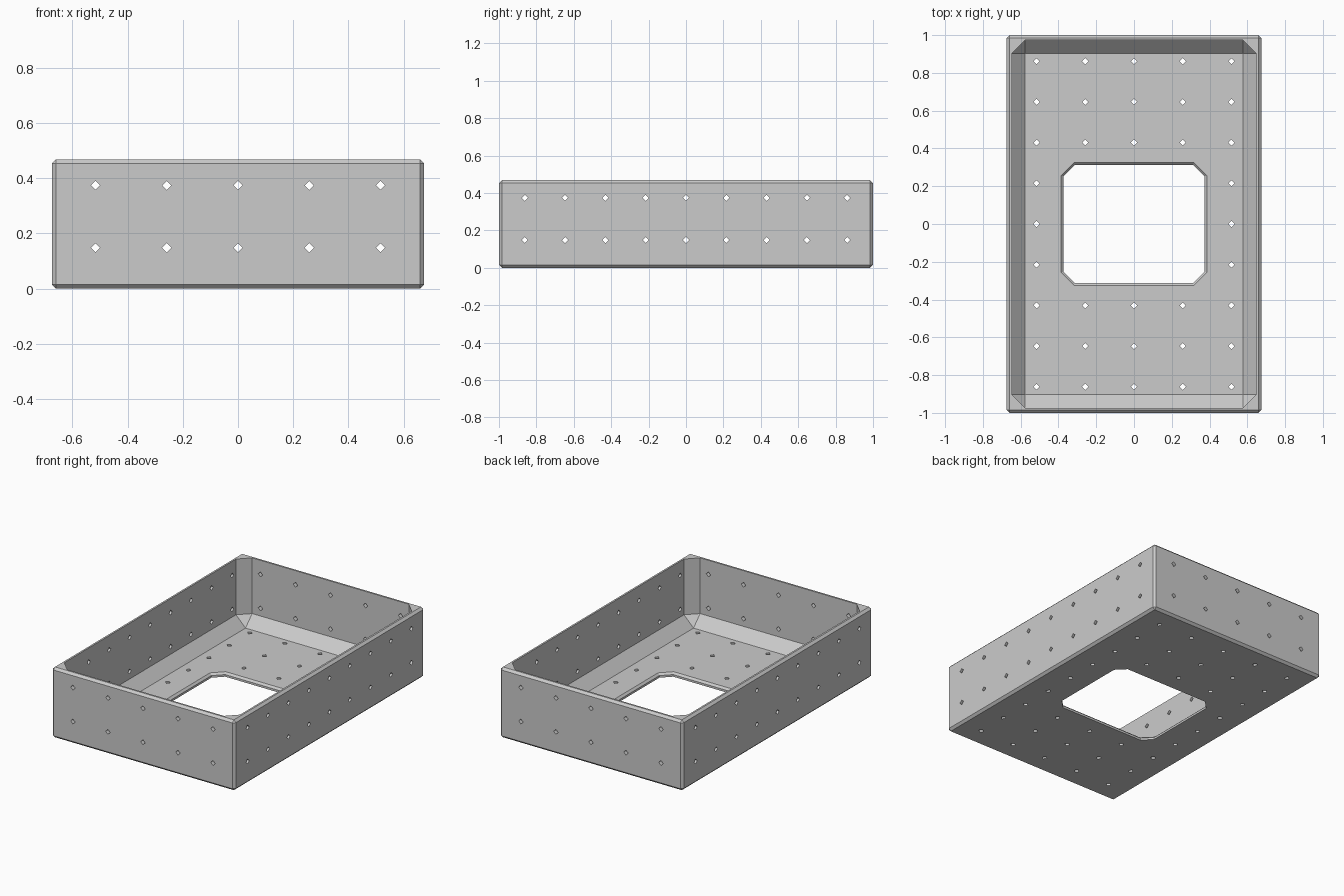
import bpy, bmesh
from math import pi
from mathutils import Matrix, Vector

if "Cube" in bpy.data.objects:
    bpy.data.objects.remove(bpy.data.objects["Cube"])

W, L, H, T = 0.674, 1.0, 0.468, 0.027   # half width, half length, height, wall


def make_object(name, bm):
    bmesh.ops.recalc_face_normals(bm, faces=bm.faces)
    mesh = bpy.data.meshes.new(name)
    bm.to_mesh(mesh)
    bm.free()
    ob = bpy.data.objects.new(name, mesh)
    bpy.context.collection.objects.link(ob)
    return ob


def chamfered_box(name, hx, hy, z0, z1, chamfer):
    bm = bmesh.new()
    m = Matrix.Translation((0, 0, (z0 + z1) / 2)) @ Matrix.Diagonal((2 * hx, 2 * hy, z1 - z0, 1))
    bmesh.ops.create_cube(bm, size=1, matrix=m)
    bmesh.ops.bevel(bm, geom=bm.edges[:], offset=chamfer, segments=1, affect='EDGES')
    return make_object(name, bm)


# Tray body and the cavity hollowed out of it
tray = chamfered_box("tray", W, L, 0, H, 0.015)
cavity = chamfered_box("cavity_cutter", W - T, L - T, T, 0.9, 0.07)

# Floor opening: eight-sided, flaring out at its upper edge
bm = bmesh.new()
rings = []
for z, grow in ((-0.1, 0), (T - 0.013, 0), (T, 0.013), (T + 0.03, 0.043)):
    a, b, c = 0.373 + grow, 0.312 + grow, 0.06 + grow * 0.6
    quarter = [(a, b - c), (a - c, b)]
    pts = quarter + [(-x, y) for x, y in quarter[::-1]]
    pts += [(-x, -y) for x, y in pts]
    rings.append([bm.verts.new((x, y, z)) for x, y in pts])
for lo, hi in zip(rings, rings[1:]):
    for i in range(8):
        j = (i + 1) % 8
        bm.faces.new((lo[i], lo[j], hi[j], hi[i]))
bm.faces.new(rings[0])
bm.faces.new(rings[-1])
opening = make_object("opening_cutter", bm)

# Diamond screw holes in walls and floor
bm = bmesh.new()


def peg(pos, rot):
    bmesh.ops.create_cone(bm, cap_ends=True, segments=4, radius1=0.0165, radius2=0.0165,
                          depth=0.08, matrix=Matrix.Translation(pos) @ rot)


xs = [0.258 * i for i in range(-2, 3)]
ys = [0.2155 * i for i in range(-4, 5)]
along_x = Matrix.Rotation(pi / 2, 4, 'Y')
along_y = Matrix.Rotation(pi / 2, 4, 'X')
for s in (-1, 1):
    for z in (0.148, 0.374):
        for x in xs:
            peg(Vector((x, s * (L - T / 2), z)), along_y)
        for y in ys:
            peg(Vector((s * (W - T / 2), y, z)), along_x)
for x in xs:
    for y in ys:
        if abs(y) > 0.4 or abs(x) > 0.5:
            peg(Vector((x, y, T / 2)), Matrix())
holes = make_object("hole_cutter", bm)

# Cut the tray, then bake the result and drop the cutters
for cutter in (cavity, opening, holes):
    cutter.hide_render = True
    mod = tray.modifiers.new(cutter.name, 'BOOLEAN')
    mod.operation = 'DIFFERENCE'
    mod.solver = 'EXACT'
    mod.object = cutter
deps = bpy.context.evaluated_depsgraph_get()
baked = bpy.data.meshes.new_from_object(tray.evaluated_get(deps))
tray.modifiers.clear()
tray.data = baked
for cutter in (cavity, opening, holes):
    bpy.data.objects.remove(cutter)
